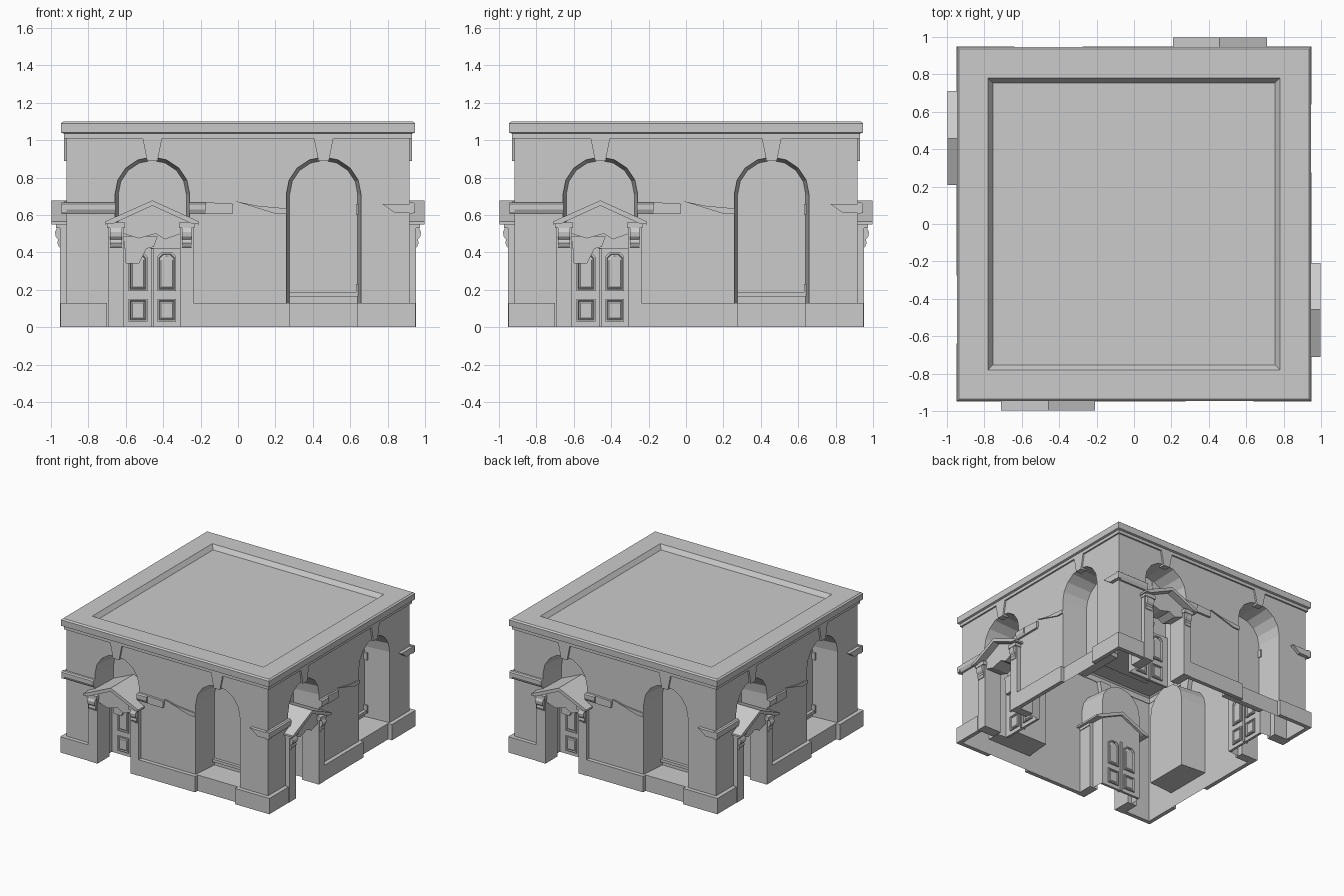
import bpy, bmesh, math

if "Cube" in bpy.data.objects:
    bpy.data.objects.remove(bpy.data.objects["Cube"])

W = 0.917          # wall plane distance from centre
BACK = 0.70        # niche back plane distance
DOOR_X, WIN_X = -0.458, 0.458
side_parts = []


def finish(name, bm, repeat=True, fix=True):
    if fix:
        bmesh.ops.recalc_face_normals(bm, faces=bm.faces)
    me = bpy.data.meshes.new(name)
    bm.to_mesh(me)
    bm.free()
    ob = bpy.data.objects.new(name, me)
    bpy.context.collection.objects.link(ob)
    if repeat:
        side_parts.append(ob)
    return ob


def loft(name, rings, cap_a=False, cap_b=False, closed=True, repeat=True):
    bm = bmesh.new()
    vs = [[bm.verts.new(p) for p in r] for r in rings]
    n = len(rings[0])
    for a, b in zip(vs, vs[1:]):
        for i in range(n if closed else n - 1):
            j = (i + 1) % n
            bm.faces.new((a[i], a[j], b[j], b[i]))
    if cap_a:
        bm.faces.new(vs[0])
    if cap_b:
        bm.faces.new(vs[-1])
    return finish(name, bm, repeat)


def prism(name, pts, y0, y1):
    # outline in x, z pushed along y
    return loft(name, [[(x, -y, z) for x, z in pts] for y in (y0, y1)], True, True)


def box(name, x0, x1, z0, z1, y0, y1):
    return prism(name, [(x0, z0), (x1, z0), (x1, z1), (x0, z1)], y0, y1)


def profile_x(name, pts, x0, x1):
    # outline in outward distance, z pushed along x
    return loft(name, [[(x, -d, z) for d, z in pts] for x in (x0, x1)], True, True)


def arch(cx, half, z0, spring=0.71, n=8):
    pts = [(cx - half, z0)]
    for i in range(n + 1):
        a = math.pi * (1 - i / n)
        pts.append((cx + half * math.cos(a), spring + half * math.sin(a)))
    return pts + [(cx + half, z0)]


def sheet(name, pts, y):
    bm = bmesh.new()
    f = bm.faces.new([bm.verts.new((x, -y, z)) for x, z in pts])
    f.normal_update()
    if f.normal.y > 0:
        f.normal_flip()
    return finish(name, bm, fix=False)


# wall with both arched openings
sheet("wall", [(-W, 0)] + arch(DOOR_X, 0.2, 0) + arch(WIN_X, 0.2, 0)
      + [(W, 0), (W, 1.02), (-W, 1.02)], W)

# splayed arch reveals and niche backs
for label, cx, z0, zb in (("door", DOOR_X, 0, 0.42), ("window", WIN_X, 0.13, 0.13)):
    loft(label + "_reveal", [[(x, -W, z) for x, z in arch(cx, 0.2, z0)],
                             [(x, -BACK, z) for x, z in arch(cx, 0.182, z0)]],
         closed=(label == "window"))
    sheet(label + "_niche_back", arch(cx, 0.182, zb), BACK)
    # keystone
    prism(label + "_keystone", [(cx - 0.028, 0.89), (cx + 0.028, 0.89),
                                (cx + 0.053, 1.015), (cx - 0.053, 1.015)], 0.93, 0.88)

# plinth blocks and the recessed apron under the window
box("plinth_corner_left", -0.95, -0.70, 0, 0.13, 0.95, W)
box("plinth_middle", -0.24, 0.275, 0, 0.13, 0.95, W)
box("plinth_corner_right", 0.64, 0.95, 0, 0.13, 0.95, W)
sheet("window_apron", [(0.258, 0), (0.658, 0), (0.658, 0.13), (0.258, 0.13)], W)

# window sill and leftover frame pieces
box("window_sill", 0.276, 0.64, 0.165, 0.188, 0.725, BACK)
box("frame_stub_low", 0.632, 0.645, 0.165, 0.23, 0.73, BACK)
box("frame_stub_high", 0.632, 0.645, 0.60, 0.66, 0.73, BACK)

# string course, worn and broken along the wall
band = [(W, 0.605), (0.932, 0.605), (0.945, 0.63), (0.945, 0.66), (0.935, 0.668), (W, 0.668)]
profile_x("string_course_left", band, -0.945, -0.655)
profile_x("string_course_middle", band, -0.262, -0.17)
prism("string_course_broken", [(-0.17, 0.605), (-0.03, 0.605), (-0.025, 0.66), (-0.17, 0.668)],
      0.935, W)
prism("string_course_shard", [(-0.02, 0.675), (0.1, 0.65), (0.26, 0.635), (0.26, 0.605),
                              (0.2, 0.607)], 0.928, W)
prism("string_course_right", [(0.77, 0.66), (0.945, 0.66), (0.945, 0.61), (0.84, 0.61)],
      0.945, W)

# door surround: pilasters, scroll brackets and caps
scroll = [(0.94, 0.42), (0.957, 0.43), (0.966, 0.45), (0.962, 0.47), (0.975, 0.485),
          (0.978, 0.51), (0.968, 0.53), (0.94, 0.535)]
for tag, x0, x1 in (("left", -0.695, -0.61), ("right", -0.31, -0.238)):
    box("pilaster_" + tag, x0, x1, 0, 0.555, 0.953, 0.80)
    profile_x("bracket_" + tag, scroll, x0 + 0.01, x1 - 0.01)
    box("pilaster_cap_" + tag, x0 - 0.006, x1 + 0.006, 0.53, 0.56, 0.972, 0.80)

# pediment roof and broken tympanum
prism("pediment_roof", [(-0.712, 0.565), (DOOR_X, 0.678), (-0.208, 0.565), (-0.208, 0.55),
                        (-0.25, 0.555), (DOOR_X, 0.65), (-0.666, 0.555), (-0.712, 0.55)],
      0.998, 0.68)
prism("tympanum", [(-0.66, 0.557), (DOOR_X, 0.652), (-0.25, 0.557), (-0.305, 0.50),
                   (-0.39, 0.47), (-0.44, 0.50), (-0.53, 0.475), (-0.612, 0.50)], 0.94, 0.80)
prism("lintel_fragment", [(-0.60, 0.34), (-0.53, 0.34), (-0.49, 0.42), (-0.45, 0.43),
                          (-0.43, 0.485), (-0.61, 0.485)], 0.76, 0.735)
prism("glass_fragment", [(-0.415, 0.88), (-0.33, 0.84), (-0.325, 0.81), (-0.405, 0.80)],
      0.706, 0.702)

# double door with raised panels on both faces
box("door_slab", -0.64, -0.276, 0, 0.425, 0.72, BACK)
box("door_meeting_strip", DOOR_X - 0.006, DOOR_X + 0.006, 0, 0.42, 0.73, 0.69)
for tag, s in (("left", -1), ("right", 1)):
    cx = DOOR_X + s * 0.077
    for row, z0, z1, c in (("lower", 0.03, 0.15, 0.0), ("upper", 0.195, 0.40, 0.022)):
        h, cz, hz = 0.05, (z0 + z1) / 2, (z1 - z0) / 2

        def ring(inset, y):
            a, b = h - inset, hz - inset
            pts = [(-a, -b), (a, -b)]
            pts += [(a, b - c), (a - c, b), (c - a, b), (-a, b - c)] if c else [(a, b), (-a, b)]
            return [(cx + x, -y, cz + z) for x, z in pts]
        for face, base, d in (("front", 0.719, 1), ("back", 0.701, -1)):
            loft(f"door_panel_{row}_{tag}_{face}",
                 [ring(0, base), ring(0, base + 0.012 * d), ring(0.008, base + 0.012 * d),
                  ring(0.012, base + 0.003 * d), ring(0.02, base + 0.01 * d)], cap_b=True)

# repeat the whole side on the other three faces
for k in (1, 2, 3):
    for ob in side_parts:
        c = ob.copy()
        c.rotation_euler.z = k * math.pi / 2
        bpy.context.collection.objects.link(c)

# cornice and roof with sunken panel
steps = [(W, 1.01), (0.93, 1.01), (0.93, 1.035), (0.945, 1.04), (0.947, 1.09), (0.935, 1.10),
         (0.78, 1.10), (0.755, 1.065)]
loft("cornice_and_roof", [[(-r, -r, z), (r, -r, z), (r, r, z), (-r, r, z)] for r, z in steps],
     cap_b=True, repeat=False)
